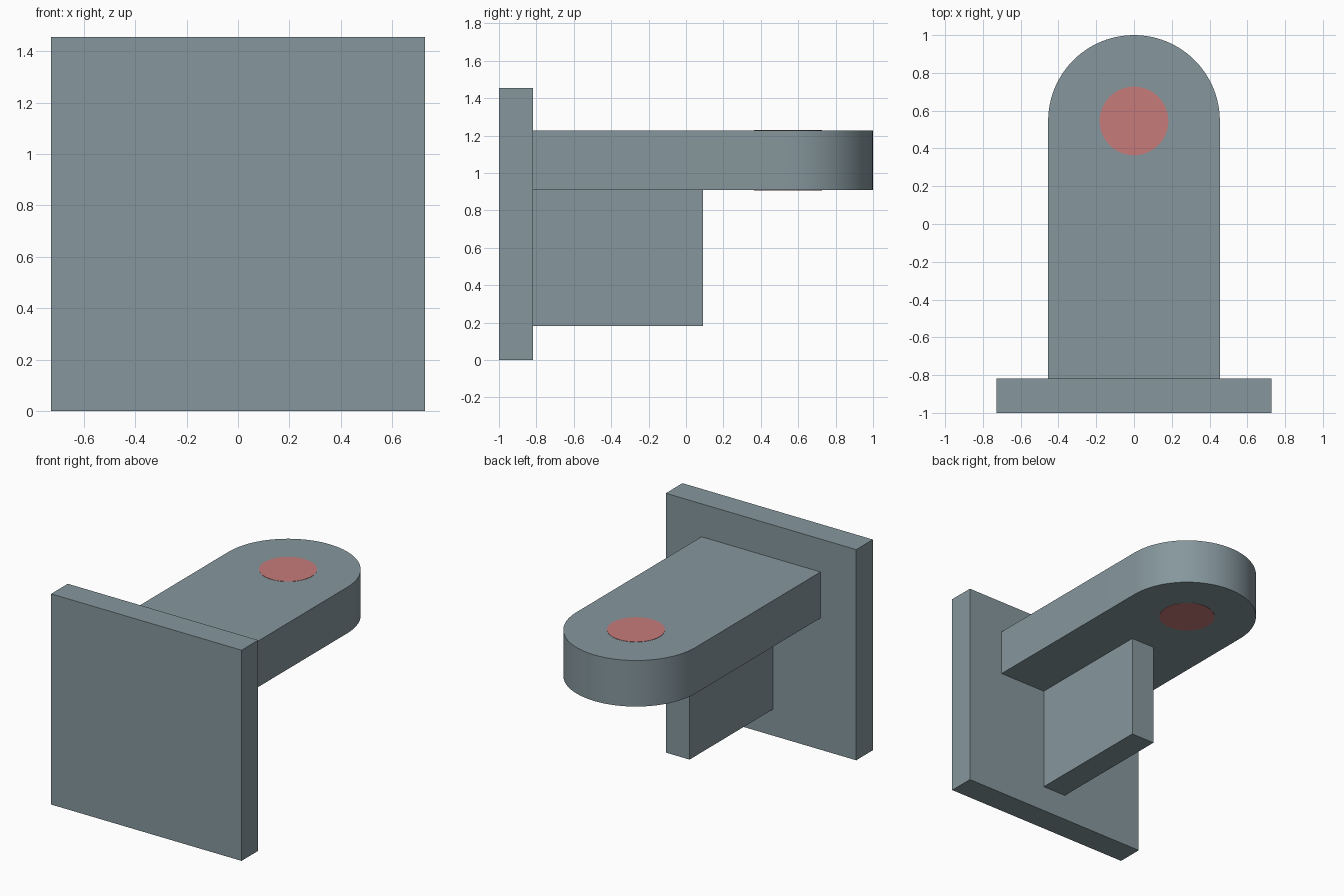
import bpy, bmesh, math

if "Cube" in bpy.data.objects:
    bpy.data.objects.remove(bpy.data.objects["Cube"])

U = 1 / 55  # model unit: overall depth of 110 units = 2


def material(name, rgb):
    m = bpy.data.materials.new(name)
    m.diffuse_color = [(c / 255 / 12.92 if c < 11 else ((c / 255 + 0.055) / 1.055) ** 2.4) for c in rgb] + [1]
    m.use_nodes = True
    m.node_tree.nodes["Principled BSDF"].inputs["Base Color"].default_value = m.diffuse_color
    return m


grey = material("blue_grey", (134, 151, 157))
red = material("dull_red", (198, 123, 122))


def extrude(name, outline, z0, z1, mat):
    """Solid prism from a counter-clockwise xy outline."""
    bm = bmesh.new()
    base = bm.faces.new([bm.verts.new((x, y, z0)) for x, y in outline])
    top = bmesh.ops.extrude_face_region(bm, geom=[base], use_keep_orig=True)["geom"]
    bmesh.ops.translate(bm, vec=(0, 0, z1 - z0),
                        verts=[v for v in top if isinstance(v, bmesh.types.BMVert)])
    bmesh.ops.recalc_face_normals(bm, faces=bm.faces)
    mesh = bpy.data.meshes.new(name)
    bm.to_mesh(mesh)
    bm.free()
    mesh.materials.append(mat)
    obj = bpy.data.objects.new(name, mesh)
    bpy.context.collection.objects.link(obj)
    return obj


def rect(half_width, y0, y1):
    return [(-half_width, y0), (half_width, y0), (half_width, y1), (-half_width, y1)]


def arc(radius, cy, turn, n):
    return [(radius * math.cos(turn * i / n), cy + radius * math.sin(turn * i / n)) for i in range(n + 1)]


# Mounting plate and the rib that carries the arm
extrude("wall_plate", rect(40 * U, -1, -45 * U), 0, 80 * U, grey)
extrude("support_rib", rect(5 * U, -45 * U, 5 * U), 10 * U, 50 * U, grey)

# Arm with a half-round end
arm = extrude("arm", [(-25 * U, -45 * U), (25 * U, -45 * U)] + arc(25 * U, 30 * U, math.pi, 48),
              50 * U, 67.5 * U, grey)

# Red pin through the arm, showing as a disc on both faces
pin = extrude("pin", arc(10 * U, 30 * U, math.tau, 64)[:-1], 50 * U - 0.002, 67.5 * U + 0.002, red)

for obj in (arm, pin):
    bpy.ops.object.select_all(action='DESELECT')
    obj.select_set(True)
    bpy.context.view_layer.objects.active = obj
    bpy.ops.object.shade_smooth_by_angle(angle=math.radians(30))
